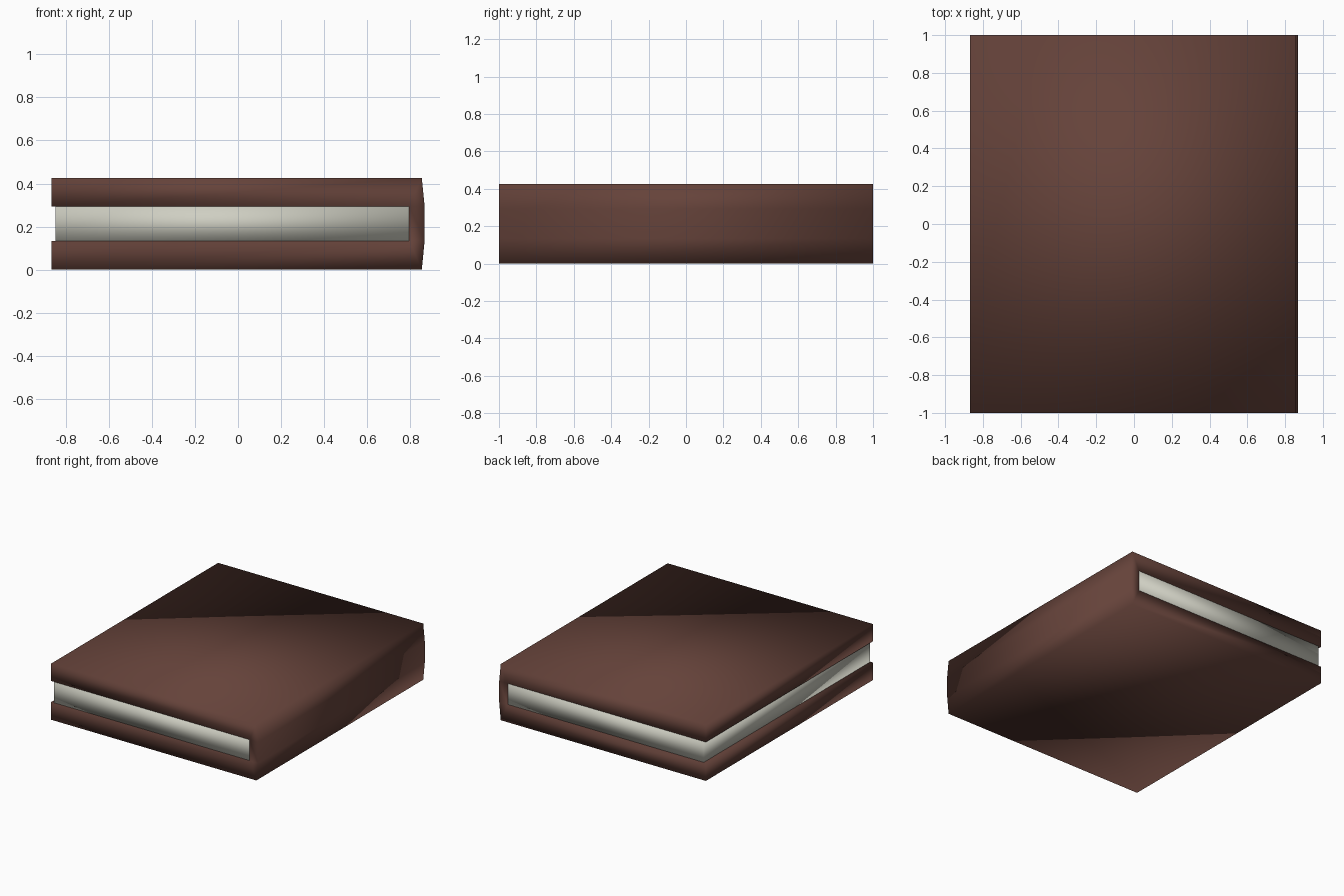
import bpy

if "Cube" in bpy.data.objects:
    bpy.data.objects.remove(bpy.data.objects["Cube"])

LEFT, INNER, SPINE, EDGE = -0.867, 0.795, 0.867, 0.854
Z0, Z1, Z2, Z3 = 0.0, 0.134, 0.294, 0.426


def material(name, color):
    mat = bpy.data.materials.new(name)
    mat.diffuse_color = color
    mat.use_nodes = True
    mat.node_tree.nodes["Principled BSDF"].inputs["Base Color"].default_value = mat.diffuse_color
    return mat


def extrude_profile(name, profile, caps, half_y, mat):
    """Extrude a closed x-z profile along y; caps lists the end face loops."""
    n = len(profile)
    verts = [(x, y, z) for y in (-half_y, half_y) for x, z in profile]
    faces = [(i, i + n, (i + 1) % n + n, (i + 1) % n) for i in range(n)]
    faces += [tuple(c) for c in caps]
    faces += [tuple(i + n for i in reversed(c)) for c in caps]
    mesh = bpy.data.meshes.new(name)
    mesh.from_pydata(verts, [], faces)
    mesh.materials.append(mat)
    mesh.update()
    for poly in mesh.polygons:
        poly.use_smooth = True
    obj = bpy.data.objects.new(name, mesh)
    bpy.context.collection.objects.link(obj)
    return obj


# Cover: two thick boards joined by a slightly bulged spine
cover_profile = [(LEFT, Z0), (EDGE, Z0), (SPINE, Z1), (SPINE, Z2), (EDGE, Z3),
                 (LEFT, Z3), (LEFT, Z2), (INNER, Z2), (INNER, Z1), (LEFT, Z1)]
cover_caps = [(0, 1, 8, 9), (1, 2, 8), (2, 3, 7, 8), (3, 4, 7), (4, 5, 6, 7)]
extrude_profile("book_cover", cover_profile, cover_caps, 1.0,
                material("brown_leather", (0.13, 0.055, 0.042, 1)))

# Page block, slightly recessed at the open edge
page_profile = [(-0.847, Z1), (INNER, Z1), (INNER, Z2), (-0.847, Z2)]
extrude_profile("page_block", page_profile, [(0, 1, 2, 3)], 0.997,
                material("paper", (0.62, 0.62, 0.54, 1)))
